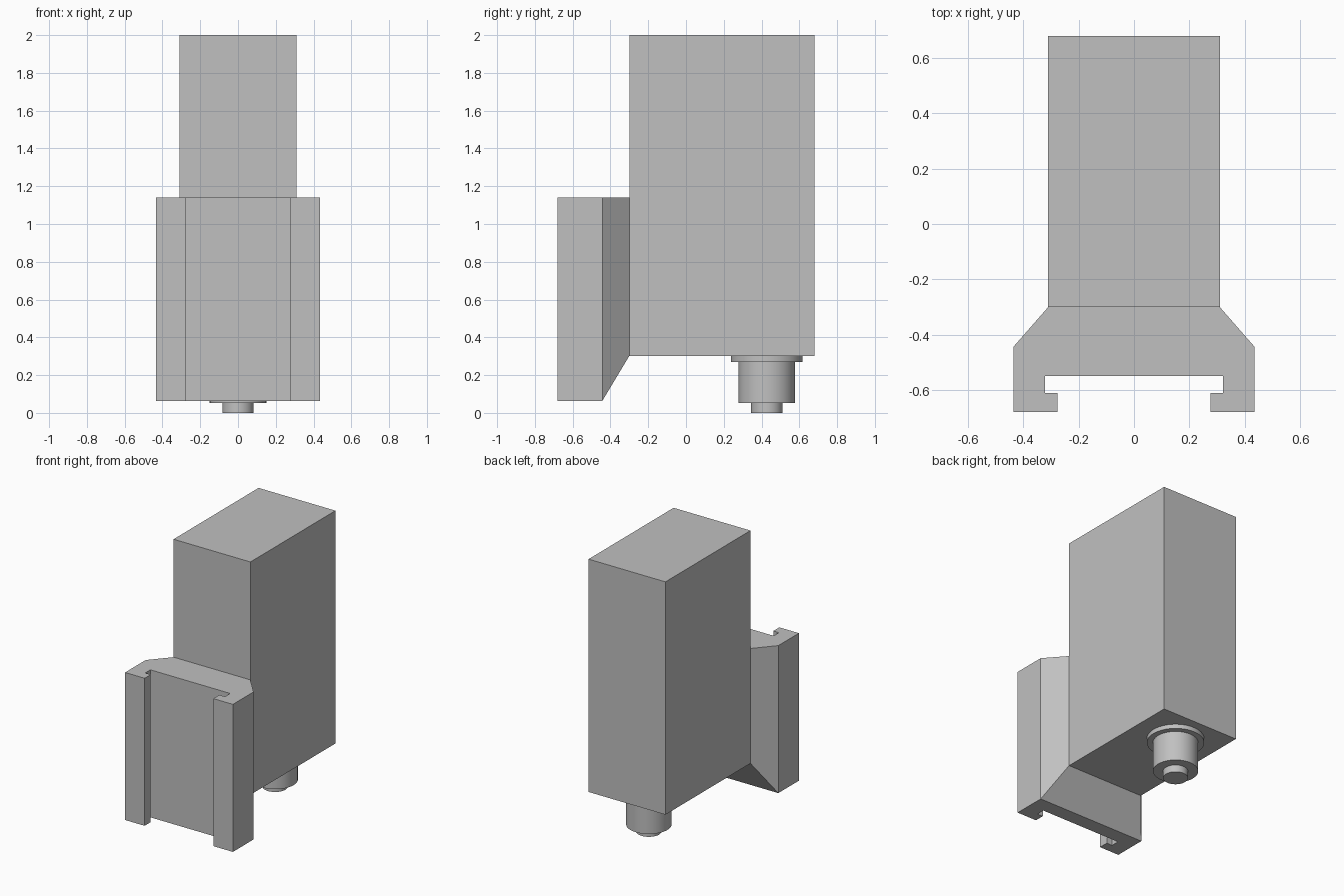
import bpy
import bmesh
import math

cube = bpy.data.objects.get("Cube")
if cube:
    bpy.data.objects.remove(cube, do_unlink=True)

grey = bpy.data.materials.new("plain_grey")
grey.use_nodes = True
COLOUR = (0.53, 0.53, 0.53, 1)
grey.diffuse_color = COLOUR
grey.node_tree.nodes["Principled BSDF"].inputs["Base Color"].default_value = COLOUR


def finish(name, bm):
    """Turn a bmesh into a named, coloured object."""
    bmesh.ops.recalc_face_normals(bm, faces=bm.faces)
    mesh = bpy.data.meshes.new(name)
    bm.to_mesh(mesh)
    bm.free()
    mesh.materials.append(grey)
    obj = bpy.data.objects.new(name, mesh)
    bpy.context.collection.objects.link(obj)
    return obj


BACK, FRONT = 0.68, -0.68
JOIN = -0.30          # where the body meets the rail clamp
BODY_BOTTOM = 0.302

# Tall rectangular body
bm = bmesh.new()
bmesh.ops.create_cube(bm, size=1)
bmesh.ops.scale(bm, verts=bm.verts, vec=(0.62, BACK - JOIN, 2 - BODY_BOTTOM))
bmesh.ops.translate(bm, verts=bm.verts,
                    vec=(0, (BACK + JOIN) / 2, (2 + BODY_BOTTOM) / 2))
finish("body", bm)

# Rail clamp: mirrored C-shaped profile, tapered into the body
half = [(0.31, JOIN), (0.435, -0.443), (0.435, FRONT), (0.277, FRONT),
        (0.277, -0.61), (0.322, -0.61), (0.322, -0.55)]
profile = half + [(-x, y) for x, y in reversed(half)]
n = len(profile)
bm = bmesh.new()
low = [bm.verts.new((x, y, BODY_BOTTOM if y == JOIN else 0.064)) for x, y in profile]
high = [bm.verts.new((x, y, 1.14)) for x, y in profile]
for ring in (low, high):
    bm.faces.new(ring[1:n - 1])                            # jaws and web
    bm.faces.new([ring[0], ring[1], ring[n - 2], ring[n - 1]])  # taper
for i in range(n):
    j = (i + 1) % n
    bm.faces.new((low[i], low[j], high[j], high[i]))
finish("rail_clamp", bm)

# Round stepped connector under the body
steps = [("connector_flange", 0.19, 0.27, BODY_BOTTOM),
         ("connector_barrel", 0.15, 0.052, 0.27),
         ("connector_tip", 0.083, 0, 0.052)]
for name, radius, bottom, top in steps:
    bm = bmesh.new()
    bmesh.ops.create_cone(bm, cap_ends=True, segments=48, radius1=radius,
                          radius2=radius, depth=top - bottom)
    bmesh.ops.translate(bm, verts=bm.verts, vec=(0, 0.428, (top + bottom) / 2))
    obj = finish(name, bm)
    bpy.ops.object.select_all(action='DESELECT')
    obj.select_set(True)
    bpy.context.view_layer.objects.active = obj
    bpy.ops.object.shade_smooth_by_angle(angle=math.radians(30))
